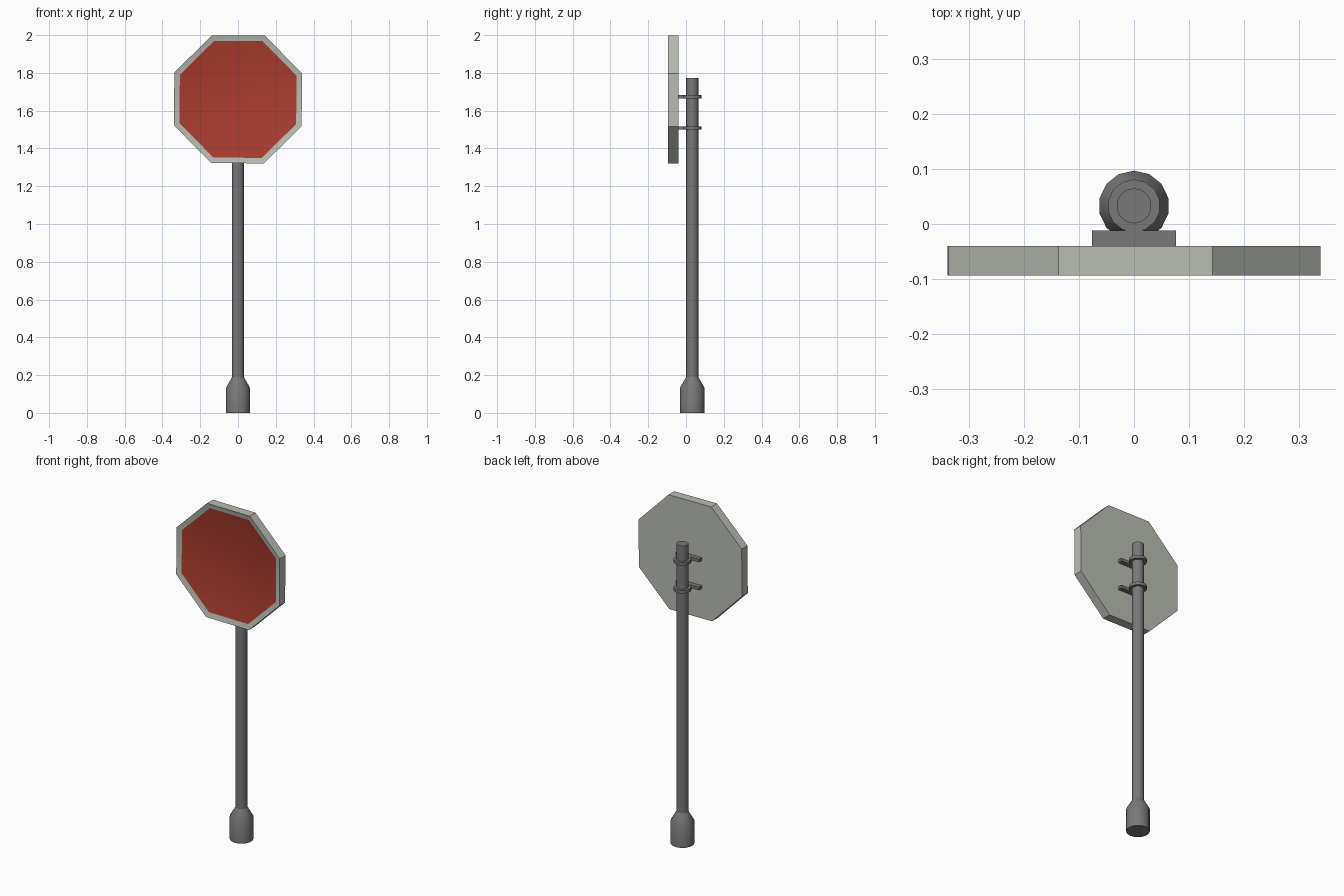
import bpy, bmesh, math

if "Cube" in bpy.data.objects:
    bpy.data.objects.remove(bpy.data.objects["Cube"])

POLE_Y = 0.033
SIDES = 14


def material(name, rgb):
    m = bpy.data.materials.new(name)
    m.diffuse_color = (*rgb, 1)
    m.use_nodes = True
    m.node_tree.nodes["Principled BSDF"].inputs["Base Color"].default_value = m.diffuse_color
    return m


steel = material("dark_steel", (0.19, 0.19, 0.19))
plate_grey = material("plate_grey", (0.48, 0.51, 0.45))
red = material("sign_red", (0.41, 0.046, 0.028))


def loft(name, rings, mats, angle=30):
    """Join equal rings of points with quads and cap both ends."""
    bm = bmesh.new()
    loops = [[bm.verts.new(p) for p in ring] for ring in rings]
    n = len(loops[0])
    for a, b in zip(loops, loops[1:]):
        for i in range(n):
            j = (i + 1) % n
            bm.faces.new((a[i], a[j], b[j], b[i]))
    bm.faces.new(loops[0][::-1])
    last = bm.faces.new(loops[-1])
    last.material_index = len(mats) - 1
    bmesh.ops.recalc_face_normals(bm, faces=bm.faces)
    me = bpy.data.meshes.new(name)
    bm.to_mesh(me)
    bm.free()
    for m in mats:
        me.materials.append(m)
    ob = bpy.data.objects.new(name, me)
    bpy.context.collection.objects.link(ob)
    bpy.ops.object.select_all(action='DESELECT')
    ob.select_set(True)
    bpy.context.view_layer.objects.active = ob
    bpy.ops.object.shade_smooth_by_angle(angle=math.radians(angle))
    return ob


def lathe(name, profile):
    """Turn a (radius, z) profile around the pole axis."""
    step = math.tau / SIDES
    rings = [[(r * math.sin(i * step), POLE_Y + r * math.cos(i * step), z)
              for i in range(SIDES)] for r, z in profile]
    return loft(name, rings, [steel])


def octagon(half, y):
    r = half / math.cos(math.pi / 8)
    angles = [math.radians(22.5 + 45 * k - 0.5) for k in range(8)]
    return [(r * math.cos(a), y, 1.66 + r * math.sin(a)) for a in angles]


# Octagonal sign plate with a sloping rim around the sunken red face
loft("sign_plate",
     [octagon(0.338, -0.04), octagon(0.338, -0.094), octagon(0.309, -0.085)],
     [plate_grey, red])

# Post and its tapered foot
lathe("post", [(0.032, 0.15), (0.032, 1.774)])
lathe("post_base", [(0.064, 0), (0.064, 0.135), (0.032, 0.19)])

# Two clamps: a collar round the post and a bar against the plate
for label, z in (("lower", 1.508), ("upper", 1.674)):
    lathe(label + "_clamp_collar", [(0.048, z - 0.009), (0.048, z + 0.009)])
    bars = [[(x, y, h) for x, y in ((-0.076, -0.041), (0.076, -0.041),
                                    (0.076, -0.012), (-0.076, -0.012))]
            for h in (z - 0.009, z + 0.009)]
    loft(label + "_clamp_bar", bars, [steel])
